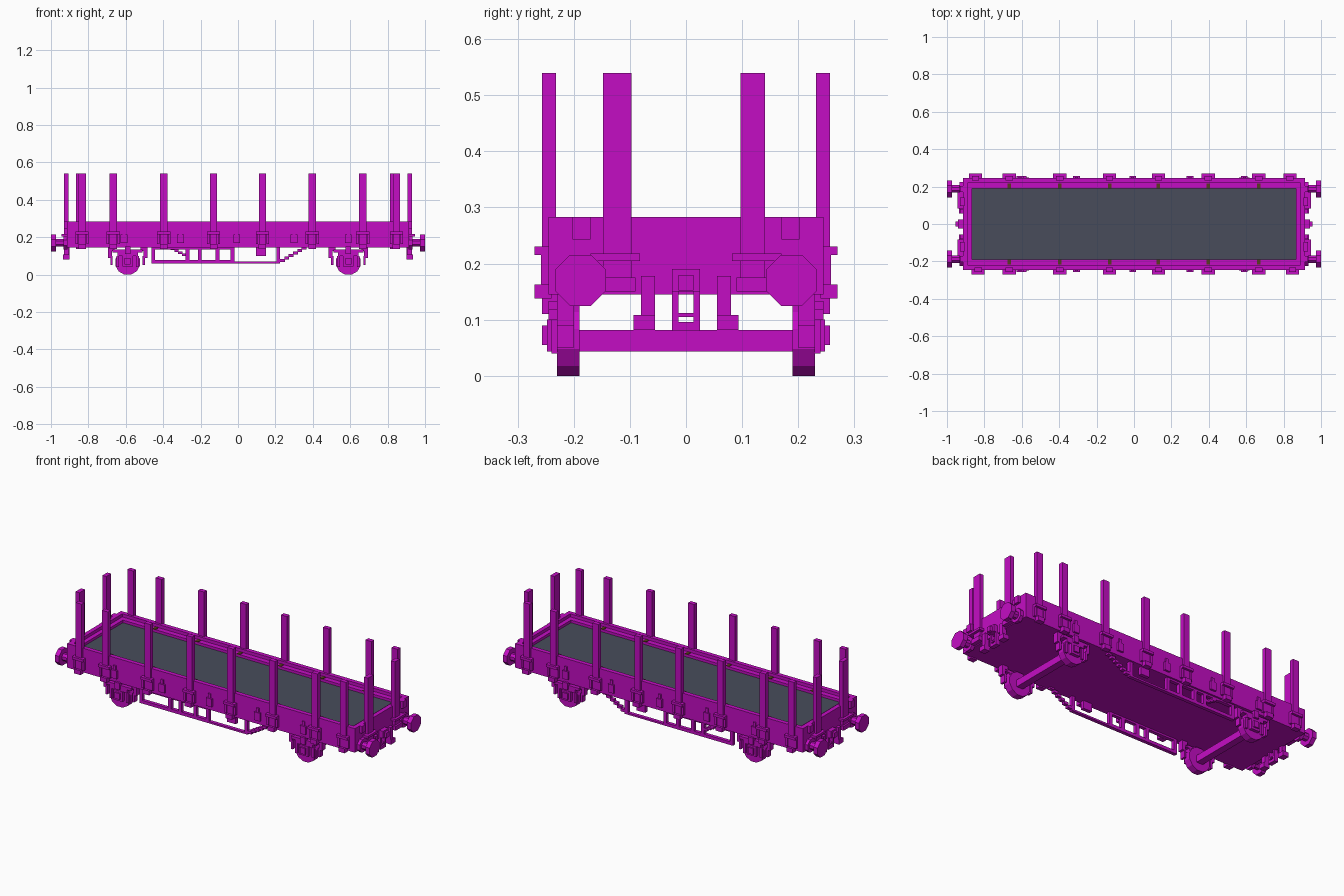
import bpy, bmesh, math
from mathutils import Matrix, Vector

cube = bpy.data.objects.get("Cube")
if cube:
    bpy.data.objects.remove(cube, do_unlink=True)


def material(name, rgb):
    m = bpy.data.materials.new(name)
    m.use_nodes = True
    m.diffuse_color = (*rgb, 1)
    bsdf = next(n for n in m.node_tree.nodes if n.type == 'BSDF_PRINCIPLED')
    bsdf.inputs["Base Color"].default_value = (*rgb, 1)
    bsdf.inputs["Roughness"].default_value = 0.8
    return m


MAGENTA = material("magenta paint", (0.55, 0.004, 0.55))
SLATE = material("slate floor", (0.065, 0.073, 0.105))
BROWN = material("dark brown", (0.1, 0.045, 0.015))


def add_box(bm, x0, x1, y0, y1, z0, z1):
    mid = Vector((x0 + x1, y0 + y1, z0 + z1)) / 2
    size = (abs(x1 - x0), abs(y1 - y0), abs(z1 - z0), 1)
    bmesh.ops.create_cube(bm, size=1, matrix=Matrix.Translation(mid) @ Matrix.Diagonal(size))


def add_disc(bm, axis, centre, radius, depth, sides=8):
    rot = Matrix.Rotation(math.pi / 2, 4, 'Y' if axis == 'X' else 'X')
    spin = Matrix.Rotation(math.pi / sides, 4, 'Z')
    bmesh.ops.create_cone(bm, cap_ends=True, segments=sides, radius1=radius, radius2=radius,
                          depth=depth, matrix=Matrix.Translation(centre) @ rot @ spin)


def finish(name, bm, mat=MAGENTA):
    mesh = bpy.data.meshes.new(name)
    bmesh.ops.recalc_face_normals(bm, faces=bm.faces)
    bm.to_mesh(mesh)
    bm.free()
    mesh.materials.append(mat)
    ob = bpy.data.objects.new(name, mesh)
    bpy.context.collection.objects.link(ob)
    return ob


def boxes(name, items, mat=MAGENTA):
    bm = bmesh.new()
    for item in items:
        add_box(bm, *item)
    return finish(name, bm, mat)


SIDES = (-1, 1)

# Body tray, raised rim and load floor
boxes("underframe", [(-.915, .915, -.245, .245, .145, .245)])
boxes("load_floor", [(-.865, .865, -.19, .19, .245, .25)], SLATE)
for s, label in zip(SIDES, ("front", "back")):
    boxes(label + "_wall", [(-.915, .915, s * .22, s * .245, .245, .283),
                            (-.89, .89, s * .19, s * .22, .245, .265)])
for s, label in zip(SIDES, ("right", "left")):
    boxes(label + "_end_wall", [(s * .89, s * .915, -.22, .22, .245, .283),
                                (s * .865, s * .89, -.19, .19, .245, .265)])

# Side stakes with their clips and floor wedges
stake_x = [s * x for s in SIDES for x in (.13, .397, .667, .84)]
for s, label in zip(SIDES, ("front", "back")):
    stakes, clips, wedges = [], [], []
    for x in stake_x:
        shift = .007 * s if abs(x) > .8 else 0
        c = x - shift
        stakes.append((c - .019, c + .019, s * .232, s * .257, .15, .54))
        clips += [(c - .035, c + .035, s * .24, s * .27, .215, .23),
                  (c - .02, c + .02, s * .24, s * .27, .138, .163)]
        clips += [(c + t * .022, c + t * .035, s * .24, s * .258, .163, .23) for t in SIDES]
        if abs(x) < .8:
            wedges.append((c - .01, c + .01, s * .19, s * .217, .262, .268))
    boxes(label + "_stakes", stakes)
    boxes(label + "_stake_clips", clips)
    boxes(label + "_floor_wedges", wedges, BROWN)

    # Small latches between the stakes
    latches = []
    for x in (-.61, -.307, -.007, .3, .59):
        latches += [(x - .018, x + .018, s * .24, s * .256, .168, .215),
                    (x - .008, x + .008, s * .24, s * .252, .215, .24)]
    boxes(label + "_latches", latches)

# End stakes, clips and corner plates
for s, label in zip(SIDES, ("right", "left")):
    stakes, clips = [], []
    for t in SIDES:
        a, b = (.097, .148) if t == -1 else (.097, .141)
        stakes.append((s * .905, s * .93, t * a, t * b, .15, .54))
        clips += [(s * .91, s * .945, t * .082, t * .17, .205, .218),
                  (s * .91, s * .94, t * .09, t * .155, .15, .175),
                  (s * .91, s * .93, t * .17, t * .202, .243, .283)]
    boxes(label + "_end_stakes", stakes)
    boxes(label + "_end_clips", clips)

    # Buffers
    bm = bmesh.new()
    for t in SIDES:
        add_disc(bm, 'X', (s * .987, t * .188, .17), .049, .026)
        add_disc(bm, 'X', (s * .945, t * .188, .17), .022, .08)
        add_disc(bm, 'X', (s * .922, t * .188, .17), .04, .02)
    finish(label + "_buffers", bm)

    # Coupling link and hoses
    link = [(s * .9, s * .94, -.025, .025, .15, .19),
            (s * .935, s * .955, -.013, .013, .152, .18),
            (s * .9, s * .925, -.025, .025, .08, .096),
            (s * .9, s * .925, -.025, .025, .105, .112)]
    for t in SIDES:
        link += [(s * .9, s * .925, t * .013, t * .025, .08, .15),
                 (s * .905, s * .93, t * .055, t * .08, .1, .178),
                 (s * .9, s * .935, t * .055, t * .094, .082, .108)]
    boxes(label + "_coupling_and_hoses", link)

    # Wheelset with axle
    ax = s * .59
    bm = bmesh.new()
    for t in SIDES:
        add_disc(bm, 'Y', (ax, t * .21, .0655), .068, .04, 12)
    add_box(bm, ax - .02, ax + .02, -.19, .19, .043, .082)
    finish(label + "_wheelset", bm)

    # Axle boxes, leaf springs and stepped brackets
    gear = []
    for t in SIDES:
        gear += [(ax - .028, ax + .028, t * .225, t * .248, .043, .1),
                 (ax - .016, ax + .016, t * .24, t * .257, .055, .09),
                 (ax - .055, ax + .055, t * .205, t * .245, .1, .118),
                 (ax - .08, ax + .08, t * .205, t * .245, .118, .133),
                 (ax - .015, ax + .015, t * .21, t * .257, .11, .15)]
        for u in SIDES:
            gear += [(ax + u * .045, ax + u * .06, t * .22, t * .24, .04, .1),
                     (ax + u * .07, ax + u * .105, t * .2, t * .23, .125, .15),
                     (ax + u * .085, ax + u * .105, t * .2, t * .23, .09, .13),
                     (ax + u * .08, ax + u * .092, t * .2, t * .23, .05, .1)]
    boxes(label + "_axle_boxes", gear)

# Side trusses with stepped struts
for s, label in zip(SIDES, ("front", "back")):
    y0, y1 = s * .215, s * .235
    truss = [(-.46, -.02, y0, y1, .06, .078), (-.02, .225, y0, y1, .06, .07),
             (-.46, -.02, y0, y1, .135, .148)]
    for x in (-.453, -.27, -.205, -.11, -.03, .215):
        truss.append((x - .01, x + .01, y0, y1, .06, .148))
    truss.append((.095, .15, y0, y1, .1, .148))
    steps = 6
    for i in range(steps):
        x, z = .225 + .023 * i, .068 + .0135 * i
        truss.append((x, x + .026, y0, y1, z, z + .015))
    if s == 1:
        for i in range(4):
            x, z = -.36 + .02 * i, .132 - .011 * i
            truss.append((x, x + .023, y0, y1, z, z + .014))
    boxes(label + "_truss", truss)
